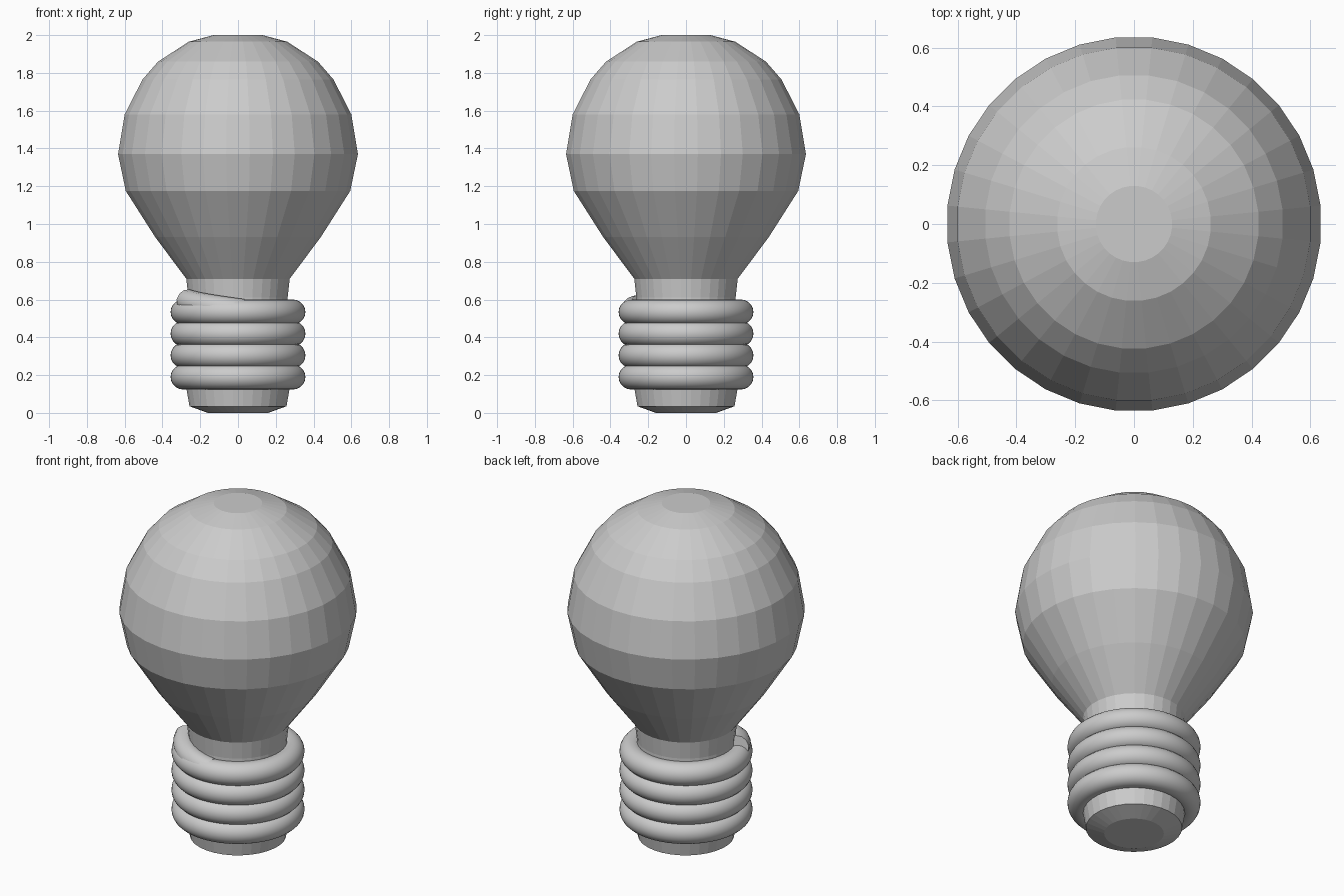
import bpy, bmesh, math

if "Cube" in bpy.data.objects:
    bpy.data.objects.remove(bpy.data.objects["Cube"])

SIDES = 32


def lathe(name, profile, close_first=False, close_last=False):
    """Revolve (radius, z) points into a flat-shaded faceted shell."""
    bm = bmesh.new()
    rings = []
    for r, z in profile:
        angles = [(i + 0.5) * math.tau / SIDES for i in range(SIDES)]
        rings.append([bm.verts.new((r * math.cos(a), r * math.sin(a), z)) for a in angles])
    for low, high in zip(rings, rings[1:]):
        for i in range(SIDES):
            j = (i + 1) % SIDES
            bm.faces.new((low[i], low[j], high[j], high[i]))
    if close_first:
        bm.faces.new(rings[0][::-1])
    if close_last:
        bm.faces.new(rings[-1])
    mesh = bpy.data.meshes.new(name)
    bm.to_mesh(mesh)
    bm.free()
    obj = bpy.data.objects.new(name, mesh)
    bpy.context.collection.objects.link(obj)
    return obj


# Glass bulb
lathe("glass_bulb", [(0.275, 0.71), (0.44, 0.93), (0.597, 1.175), (0.638, 1.37),
                     (0.603, 1.58), (0.508, 1.765), (0.425, 1.86), (0.262, 1.965),
                     (0.13, 2.0)], close_last=True)

# Neck and base core, with the contact at the bottom
lathe("base_core", [(0.16, 0.0), (0.258, 0.035), (0.273, 0.12), (0.264, 0.61),
                    (0.275, 0.71)], close_first=True)

# Screw thread ridges
for i in range(4):
    bpy.ops.mesh.primitive_torus_add(major_segments=64, minor_segments=20,
                                     major_radius=0.291, minor_radius=0.066,
                                     location=(0, 0, 0.19 + 0.1175 * i if i == 0 else 0.198 + 0.1145 * i - 0.002))
    ridge = bpy.context.object
    ridge.name = f"thread_ridge_{i + 1}"
    ridge.location.z = 0.19 + 0.1147 * i
    bpy.ops.object.shade_smooth()

# Raised end of the thread, climbing out of the top ridge
curve = bpy.data.curves.new("thread_end", "CURVE")
curve.dimensions = "3D"
curve.bevel_depth = 0.063
curve.bevel_resolution = 4
curve.use_fill_caps = True
spline = curve.splines.new("POLY")
steps = 14
spline.points.add(steps)
for i, p in enumerate(spline.points):
    t = i / steps
    a = math.radians(275 - 75 * t)
    p.co = (0.285 * math.cos(a), 0.285 * math.sin(a), 0.54 + 0.052 * t, 1)
end = bpy.data.objects.new("thread_end", curve)
bpy.context.collection.objects.link(end)
bpy.ops.object.select_all(action="DESELECT")
end.select_set(True)
bpy.context.view_layer.objects.active = end
bpy.ops.object.convert(target="MESH")
bpy.ops.object.shade_smooth_by_angle(angle=math.radians(40))
